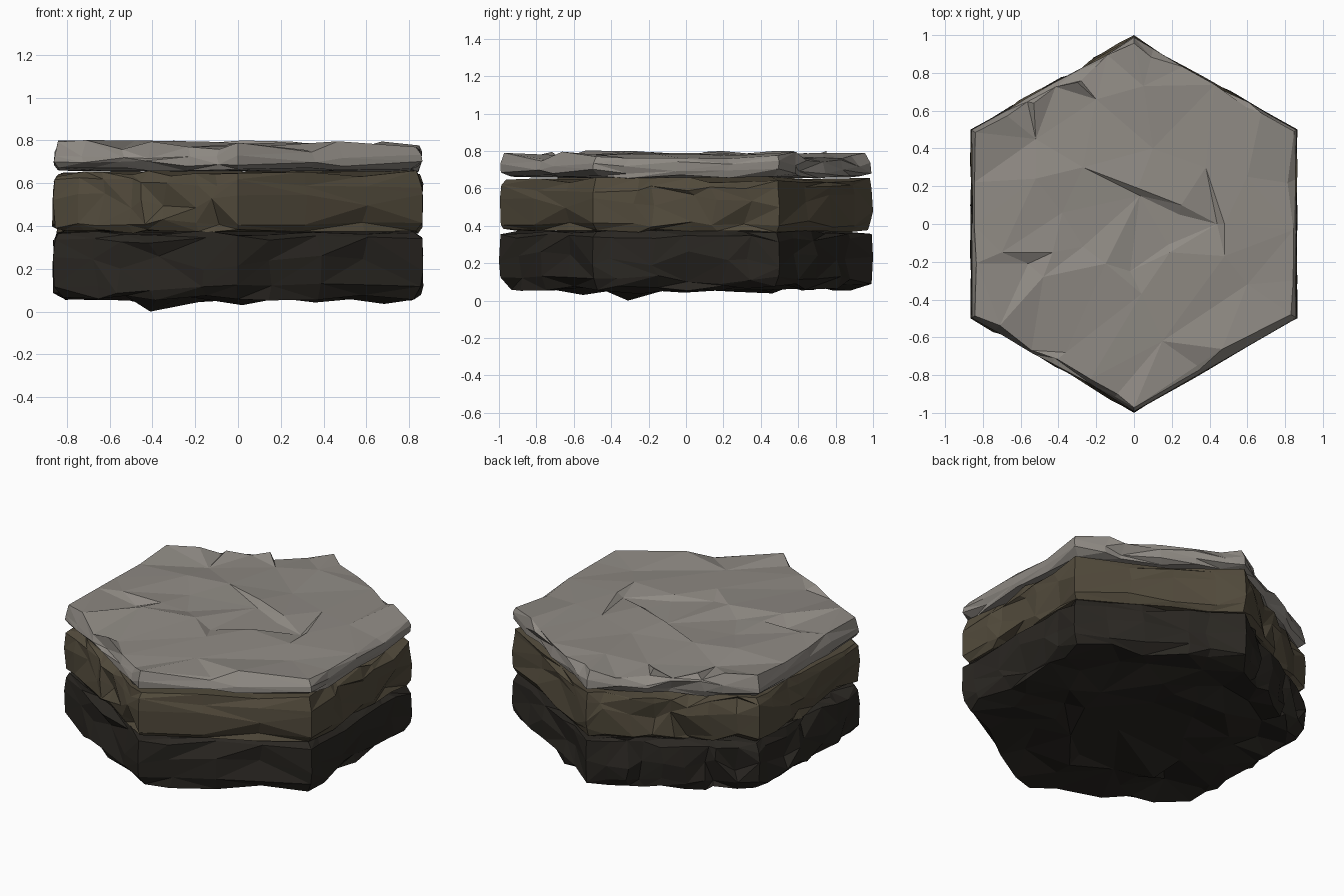
import bpy, bmesh, math, random
from mathutils import Vector
from mathutils.geometry import delaunay_2d_cdt

if "Cube" in bpy.data.objects:
    bpy.data.objects.remove(bpy.data.objects["Cube"])

CORNERS = [Vector((math.cos(math.radians(30 + 60 * k)), math.sin(math.radians(30 + 60 * k))))
           for k in range(6)]


def hex_outline(segs, rng):
    """Hexagon outline with unevenly spaced points; returns (point, roughness, is_corner)."""
    pts = []
    for k, n in enumerate(segs):
        a, b = CORNERS[k], CORNERS[(k + 1) % 6]
        for i in range(n):
            t = (i + (rng.uniform(-0.35, 0.35) if i else 0)) / n
            pts.append((a.lerp(b, t), min(1, n / 6), i == 0))
    return pts


def cap(bm, ring, inner, up):
    """Close a ring with an irregular triangulated rock surface."""
    verts = ring + [bm.verts.new(p) for p in inner]
    n = len(ring)
    res = delaunay_2d_cdt([v.co.to_2d() for v in verts],
                          [(i, (i + 1) % n) for i in range(n)], [], 1, 1e-5)
    for f in res[2]:
        tri = [verts[res[3][i][0]] for i in f]
        bm.faces.new(tri if up else tri[::-1])


def scatter(rng, count, z, dz, gap=0.17, radius=0.74):
    """Random interior points for a rough cap."""
    pts = []
    for _ in range(3000):
        p = Vector((rng.uniform(-radius, radius), rng.uniform(-radius, radius)))
        if p.length < radius and all((p - Vector(q[:2])).length > gap for q in pts):
            pts.append((p.x, p.y, z + rng.uniform(-dz, dz)))
        if len(pts) == count:
            break
    return pts


def rock_layer(name, profile, segs, rough, top, bottom, colour, seed):
    """profile rows: z, inset, z jitter."""
    rng = random.Random(seed)
    outline = hex_outline(segs, rng)
    bm = bmesh.new()
    rings = []
    for z, inset, dz in profile:
        ring = []
        for p, wild, corner in outline:
            dent = rng.uniform(-0.2, 1) ** 3 * rough * wild * (0.15 if corner else 1)
            edge = inset * rng.uniform(0.4, 1.4)
            slide = Vector((-p.y, p.x)) * (0 if corner else rng.uniform(-0.025, 0.025) * wild)
            q = (p + slide) * (1 - edge - dent)
            ring.append(bm.verts.new((q.x, q.y, z + rng.uniform(-dz, dz))))
        rings.append(ring)
    n = len(outline)
    for lo, hi in zip(rings, rings[1:]):
        for i in range(n):
            j = (i + 1) % n
            a, b, c, d = lo[i], lo[j], hi[j], hi[i]
            tris = ((a, b, c), (a, c, d)) if rng.random() < 0.5 else ((a, b, d), (b, c, d))
            for t in tris:
                bm.faces.new(t)
    cap(bm, rings[0], bottom, False)
    cap(bm, rings[-1], top, True)
    mesh = bpy.data.meshes.new(name)
    bm.to_mesh(mesh)
    bm.free()
    ob = bpy.data.objects.new(name, mesh)
    bpy.context.collection.objects.link(ob)
    mat = bpy.data.materials.new(name)
    mat.diffuse_color = (*colour, 1)
    mat.use_nodes = True
    mat.node_tree.nodes["Principled BSDF"].inputs["Base Color"].default_value = mat.diffuse_color
    mesh.materials.append(mat)


rng = random.Random(4)

# dark base slab with a jagged underside
under = scatter(rng, 40, 0.075, 0.04, 0.13) + [(-0.41, -0.31, 0.0), (0.02, -0.55, 0.03)]
rock_layer("base_slab",
           [(0.07, 0.05, 0.02), (0.11, 0.006, 0.025), (0.22, 0.0, 0.05),
            (0.335, 0.006, 0.022), (0.368, 0.04, 0.012)],
           [5, 9, 8, 5, 4, 6], 0.075,
           scatter(rng, 8, 0.375, 0.008), under, (0.023, 0.020, 0.016), 11)

# brown middle slab
rock_layer("middle_slab",
           [(0.375, 0.04, 0.012), (0.41, 0.008, 0.022), (0.52, 0.0, 0.05),
            (0.605, 0.008, 0.026), (0.645, 0.035, 0.016)],
           [4, 8, 6, 8, 3, 6], 0.07,
           scatter(rng, 8, 0.655, 0.008), scatter(rng, 8, 0.38, 0.008),
           (0.085, 0.07, 0.045), 23)

# cracks, steps and ridges on the grey top slab
crust = [(0.02, 0.19, 0.80), (0.03, 0.15, 0.765), (0.48, 0.0, 0.785), (0.44, 0.0, 0.76),
         (0.25, 0.10, 0.795), (0.24, 0.05, 0.762), (0.18, -0.11, 0.765), (0.19, -0.15, 0.79),
         (-0.15, -0.21, 0.795), (-0.02, -0.25, 0.765), (0.04, -0.37, 0.785),
         (-0.70, -0.15, 0.79), (-0.56, -0.21, 0.755), (-0.43, -0.15, 0.79), (-0.48, -0.28, 0.80),
         (-0.36, -0.68, 0.765), (-0.52, 0.24, 0.79), (-0.27, -0.12, 0.765), (-0.38, 0.06, 0.77),
         (-0.52, 0.45, 0.755), (-0.53, 0.64, 0.79), (-0.3, 0.75, 0.80), (-0.2, 0.66, 0.765),
         (0.05, 0.73, 0.79), (0.1, 0.4, 0.78), (0.48, -0.17, 0.785), (0.60, -0.32, 0.765),
         (0.15, -0.62, 0.775), (0.6, 0.25, 0.775), (0.38, 0.3, 0.78), (-0.27, 0.30, 0.78)]
rock_layer("top_slab",
           [(0.663, 0.05, 0.01), (0.692, 0.008, 0.014), (0.735, 0.008, 0.022),
            (0.77, 0.035, 0.034)],
           [6, 6, 4, 6, 3, 4], 0.045,
           crust, scatter(rng, 8, 0.66, 0.005), (0.275, 0.255, 0.23), 37)
